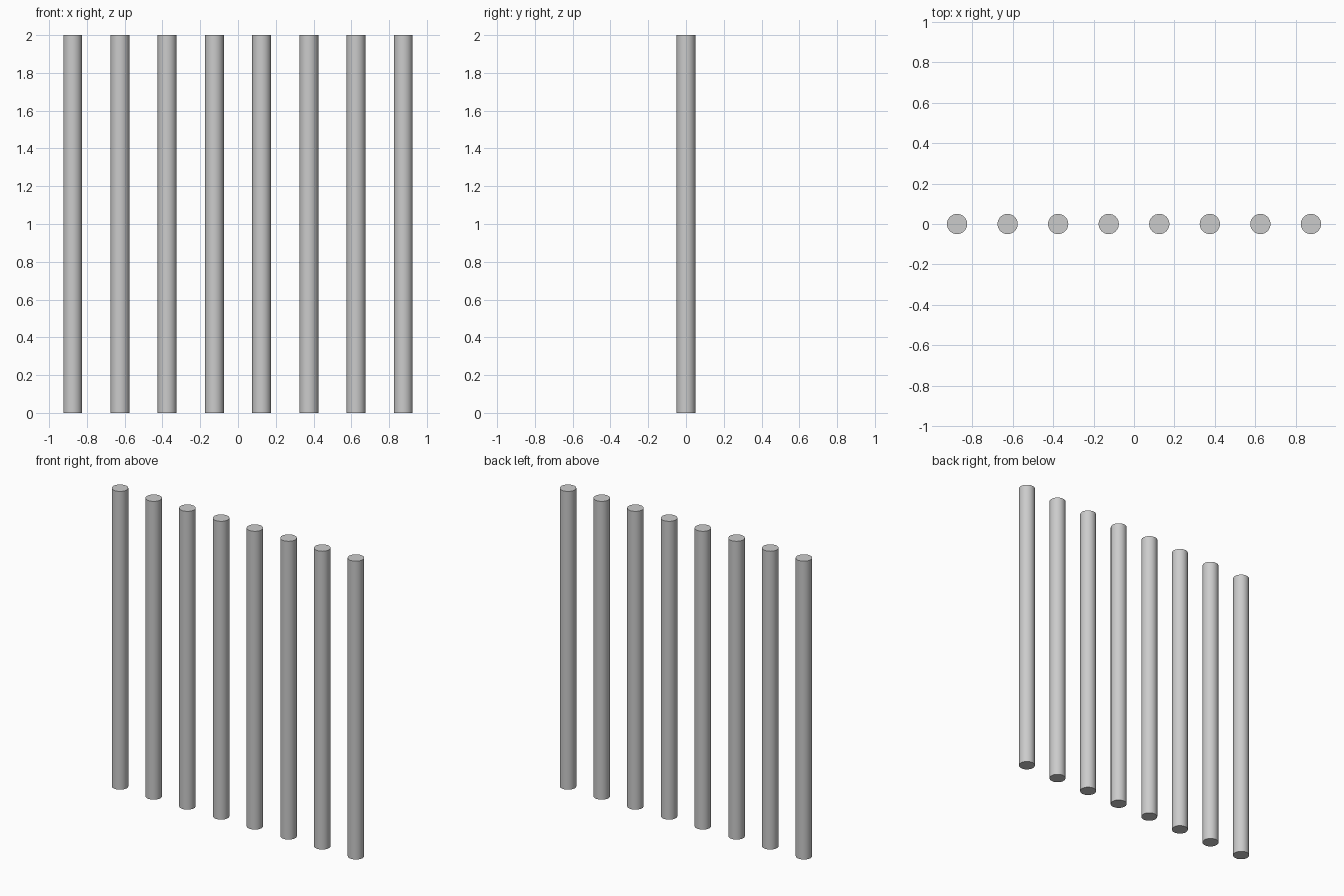
import bpy
import math

if "Cube" in bpy.data.objects:
    bpy.data.objects.remove(bpy.data.objects["Cube"])

COUNT = 8
SPACING = 0.25
RADIUS = 0.05
HEIGHT = 2.0


def add_bar(index):
    # Upright round bar, standing on the ground
    x = (index - (COUNT - 1) / 2) * SPACING
    bpy.ops.mesh.primitive_cylinder_add(
        vertices=32, radius=RADIUS, depth=HEIGHT, location=(x, 0, HEIGHT / 2))
    bar = bpy.context.object
    bar.name = f"vertical_bar_{index + 1}"
    bpy.ops.object.shade_smooth_by_angle(angle=math.radians(30))


# Row of evenly spaced bars
for i in range(COUNT):
    add_bar(i)
